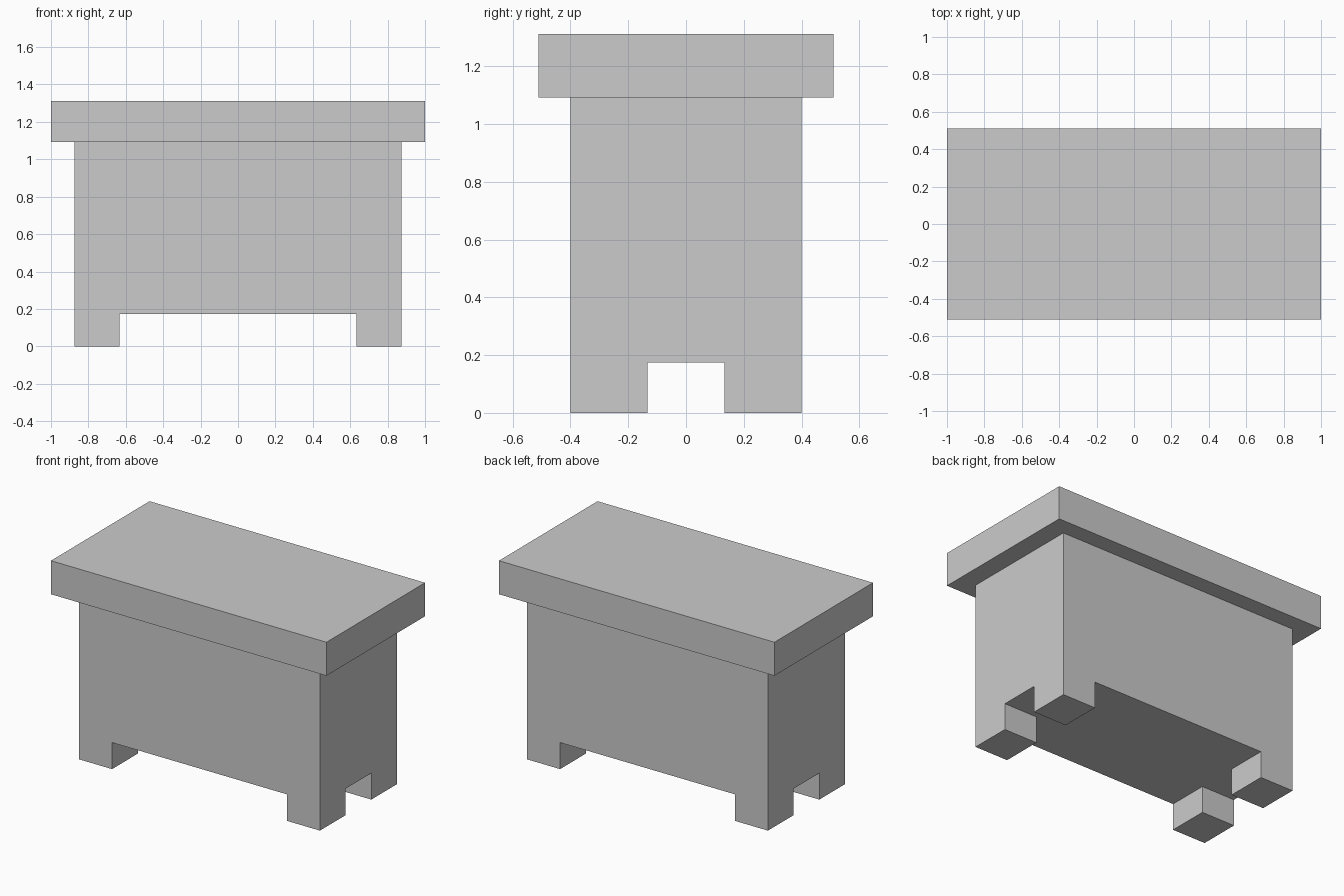
import bpy, bmesh, math
from mathutils import Vector

if "Cube" in bpy.data.objects:
    bpy.data.objects.remove(bpy.data.objects["Cube"])

TOP_Z, LID_Z, LEG_Z = 1.312, 1.092, 0.174
BODY_X, BODY_Y = 0.875, 0.40      # half sizes of the body
GAP_X, GAP_Y = 0.634, 0.133       # half widths of the openings between the feet


def box(hx, hy, z0, z1):
    bm = bmesh.new()
    bmesh.ops.create_cube(bm, size=1)
    for v in bm.verts:
        v.co = Vector((v.co.x * 2 * hx, v.co.y * 2 * hy,
                       z0 + (v.co.z + 0.5) * (z1 - z0)))
    return bm


def finish(bm, name):
    bmesh.ops.recalc_face_normals(bm, faces=bm.faces[:])
    mesh = bpy.data.meshes.new(name)
    bm.to_mesh(mesh)
    bm.free()
    obj = bpy.data.objects.new(name, mesh)
    bpy.context.collection.objects.link(obj)
    return obj


# Overhanging top slab
finish(box(1.0, 0.511, LID_Z, TOP_Z), "top_slab")

# Body: slice the block, then pull the four bottom corners down into feet
bm = box(BODY_X, BODY_Y, LEG_Z, LID_Z)
for axis, gap in (((1, 0, 0), GAP_X), ((0, 1, 0), GAP_Y)):
    for side in (-1, 1):
        bmesh.ops.bisect_plane(bm, geom=bm.verts[:] + bm.edges[:] + bm.faces[:],
                               plane_co=Vector(axis) * gap * side, plane_no=axis)
bm.normal_update()
corners = []
for f in bm.faces:
    c = f.calc_center_median()
    if f.normal.z < -0.9 and abs(c.x) > GAP_X and abs(c.y) > GAP_Y:
        corners.append(f)
feet = bmesh.ops.extrude_discrete_faces(bm, faces=corners)["faces"]
bmesh.ops.translate(bm, verts=[v for f in feet for v in f.verts], vec=(0, 0, -LEG_Z))

# Merge the coplanar slices back into clean flat faces
bmesh.ops.remove_doubles(bm, verts=bm.verts[:], dist=1e-5)
bmesh.ops.dissolve_limit(bm, angle_limit=math.radians(1),
                         verts=bm.verts[:], edges=bm.edges[:])
finish(bm, "body_with_feet")
